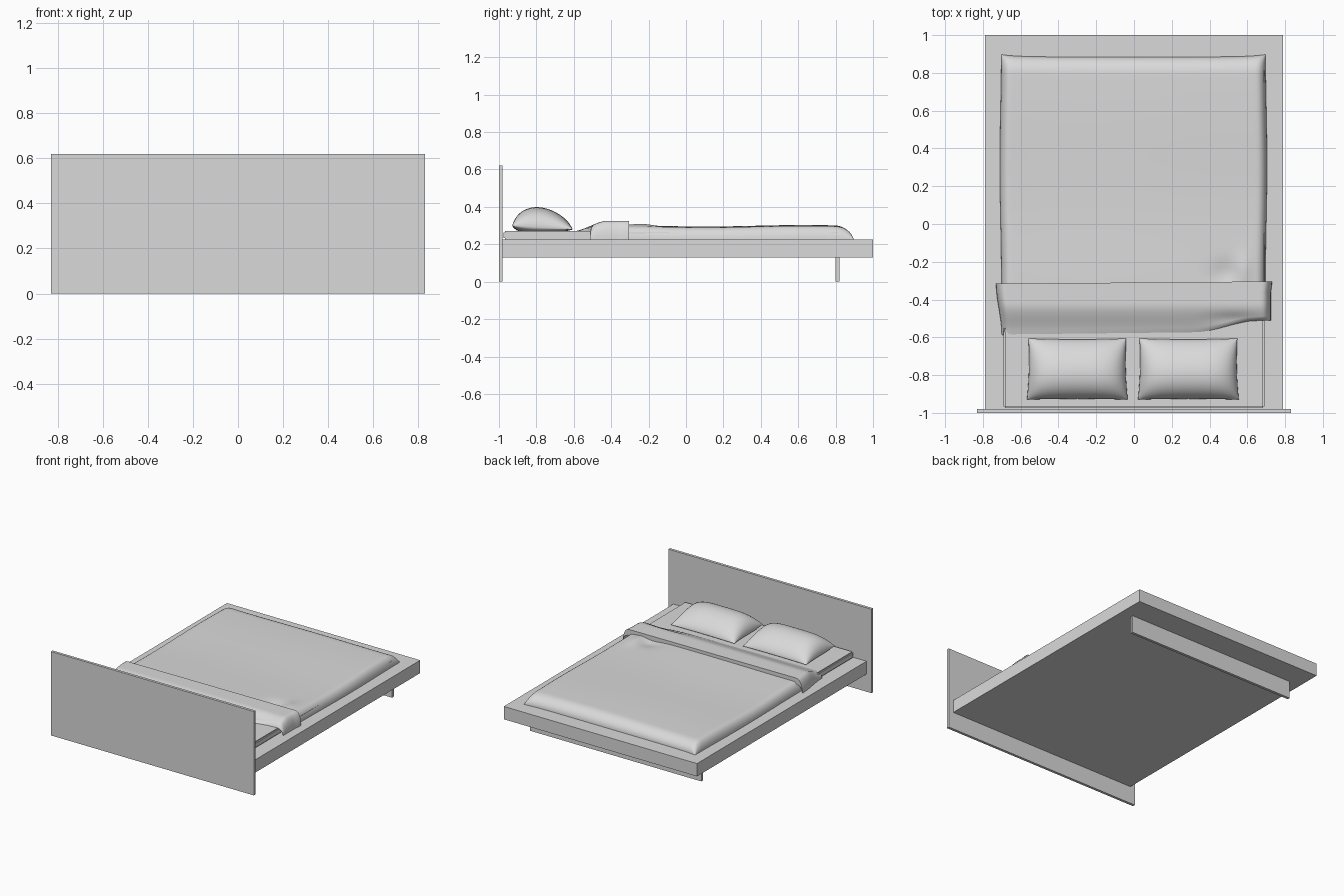
import bpy, bmesh, math

if "Cube" in bpy.data.objects:
    bpy.data.objects.remove(bpy.data.objects["Cube"])

gray = bpy.data.materials.new("light_gray")
gray.diffuse_color = (0.7, 0.7, 0.7, 1)
gray.use_nodes = True
gray.node_tree.nodes["Principled BSDF"].inputs["Base Color"].default_value = gray.diffuse_color


def finish(name, bm, smooth=False):
    me = bpy.data.meshes.new(name)
    bm.to_mesh(me)
    bm.free()
    me.materials.append(gray)
    ob = bpy.data.objects.new(name, me)
    bpy.context.collection.objects.link(ob)
    if smooth:
        for p in me.polygons:
            p.use_smooth = True
    return ob


def box(name, x, y, z, bevel=0):
    bm = bmesh.new()
    bmesh.ops.create_cube(bm, size=1)
    for v in bm.verts:
        for i, (a, b) in enumerate((x, y, z)):
            v.co[i] = a if v.co[i] < 0 else b
    if bevel:
        bmesh.ops.bevel(bm, geom=bm.edges[:], offset=bevel, segments=2, affect='EDGES')
    return finish(name, bm)


def add_grid(bm, nu, nv, fn, flip=False):
    """Surface fn(u, v) with u, v in -1..1, facing up unless flipped."""
    rows = [[bm.verts.new(fn(2 * i / nu - 1, 2 * j / nv - 1)) for i in range(nu + 1)]
            for j in range(nv + 1)]
    for j in range(nv):
        for i in range(nu):
            f = [rows[j][i], rows[j][i + 1], rows[j + 1][i + 1], rows[j + 1][i]]
            bm.faces.new(f[::-1] if flip else f)


def dense(s):
    return math.sin(s * math.pi / 2)      # crowds points toward the rims


def roll(d, r):
    k = 1 - min(max(d / r, 0), 1)         # quarter-round edge, 0..1
    return math.sqrt(max(0, 1 - k * k))


def bump(x, y, cx, cy, rx, ry):
    return math.exp(-((x - cx) / rx) ** 2 - ((y - cy) / ry) ** 2)


def smoothstep(t):
    t = min(max(t, 0), 1)
    return t * t * (3 - 2 * t)


# Bed frame, headboard and foot support
box("headboard", (-0.83, 0.83), (-1.0, -0.98), (0, 0.62))
box("bed_frame", (-0.79, 0.79), (-0.98, 1.0), (0.13, 0.225))
box("foot_support", (-0.70, 0.70), (0.80, 0.82), (0, 0.13))
box("mattress", (-0.69, 0.69), (-0.975, 0.82), (0.225, 0.272), 0.008)


# Duvet: rounded sheet over the mattress with gentle waves
def duvet(u, v):
    s, t = dense(u), dense(v)
    y = 0.245 + 0.64 * t
    x = s * (0.703 + 0.004 * math.sin(5 * y)) - 0.003
    edge = roll(0.703 * (1 - abs(s)), 0.05) * roll(0.64 * (1 - t), 0.09)
    y += 0.012 * smoothstep((t - 0.8) / 0.2) * abs(s) ** 8
    h = 0.071 + 0.004 * math.sin(6 * y - 2.2) + 0.003 * math.sin(4 * x + 1)
    h += 0.014 * bump(x, y, 0.58, -0.24, 0.04, 0.08) - 0.016 * bump(x, y, 0.48, -0.26, 0.07, 0.06)
    return x, y, 0.225 + h * edge


bm = bmesh.new()
add_grid(bm, 56, 56, duvet)
finish("duvet", bm, True)


# Folded-back top of the duvet, slanting toward the pillows
def fold(u, v):
    s = dense(u)
    w = (v + 1) / 2
    front = -0.588 + 0.018 * (s + 1) / 2 + 0.06 * smoothstep((s - 0.45) / 0.5)
    k = min(w / 0.92, 1)
    y = front + (-0.31 - front) * k + 0.006 * s * k
    x = s * (0.70 + 0.03 * max(smoothstep(k), 0.8 * (s > 0.9)))
    h = 0.272 + 0.053 * smoothstep((y + 0.60) / 0.18) - 0.225
    h -= 0.010 * bump(x, y, 0.52, -0.50, 0.12, 0.03)
    if w == 0:
        h = 0.046
    if w > 0.99:
        h = 0.055
    return x, y, 0.225 + h * roll(0.72 * (1 - abs(s)), 0.045)


bm = bmesh.new()
add_grid(bm, 56, 20, fold)
ob = finish("duvet_fold", bm, True)


# Pillows: two puffed halves meeting at a seam
def pillow(name, cx):
    def half(top):
        def fn(u, v):
            s, t = dense(u), dense(v)
            x = cx + 0.263 * s * (1 - 0.025 * (1 - t * t)) - 0.004 * t * s
            y = -0.768 + 0.162 * t * (1 - 0.03 * (1 - s * s))
            seam = 0.289 - 0.010 * t
            puff = max(0, 1 - s ** 4) ** 0.5 * max(0, 1 - t * t) ** 0.6
            if top:
                return x, y, seam + 0.107 * puff * (1 - 0.15 * t)
            return x, y, seam - (seam - 0.271) * min(1, 2 * puff)
        return fn
    bm = bmesh.new()
    add_grid(bm, 28, 24, half(True))
    add_grid(bm, 28, 24, half(False), True)
    bmesh.ops.remove_doubles(bm, verts=bm.verts[:], dist=0.0002)
    return finish(name, bm, True)


for name, cx in (("pillow_left", -0.30), ("pillow_right", 0.288)):
    pillow(name, cx)

# Keep the fold, pillow seams and mattress edges crisp
for o in bpy.data.objects:
    o.select_set(o.name not in ("headboard", "bed_frame", "foot_support"))
bpy.context.view_layer.objects.active = ob
bpy.ops.object.shade_smooth_by_angle(angle=math.radians(50))
